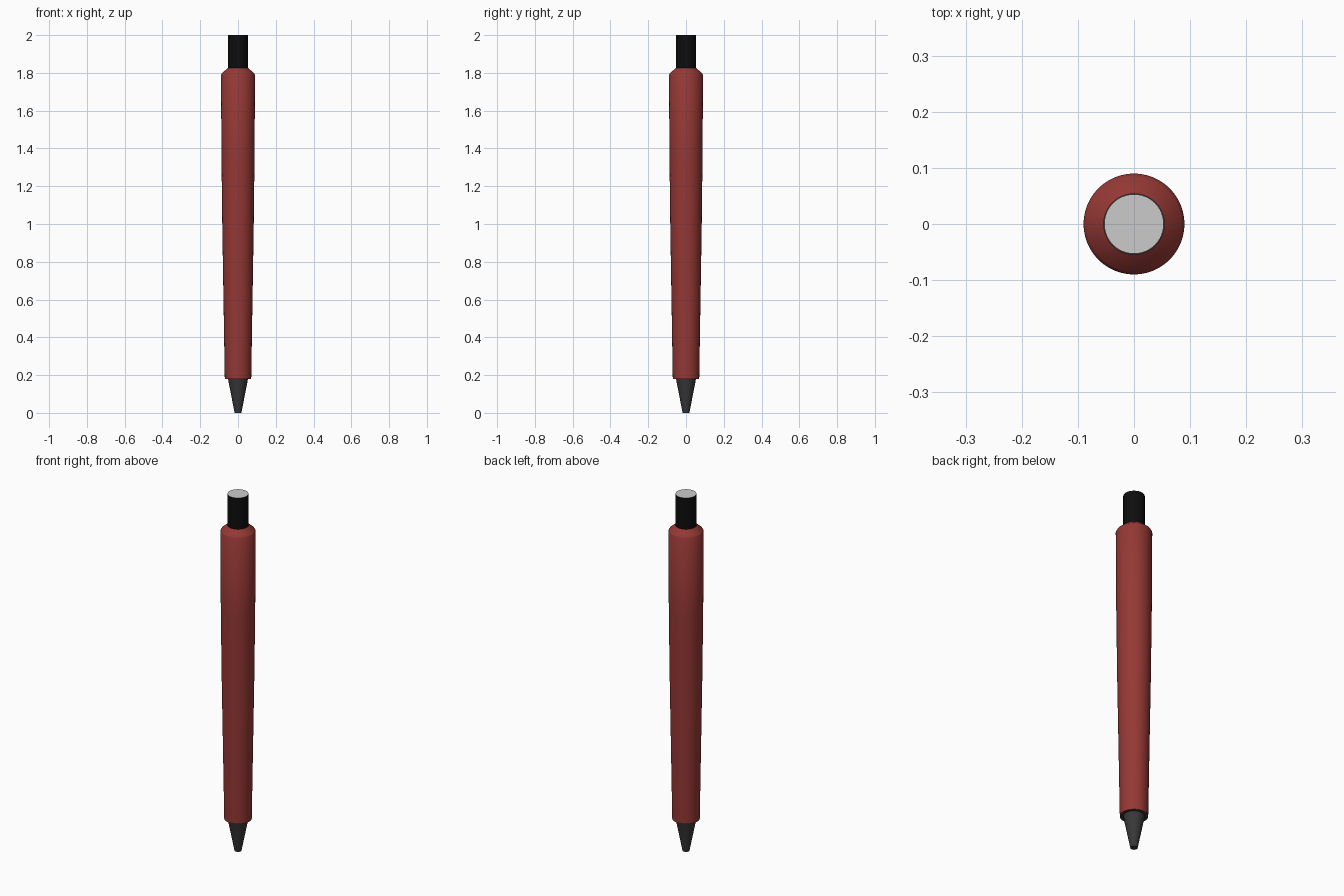
import bpy, bmesh, math

if "Cube" in bpy.data.objects:
    bpy.data.objects.remove(bpy.data.objects["Cube"])

SIDES = 48


def material(name, rgb):
    m = bpy.data.materials.new(name)
    m.diffuse_color = (*rgb, 1)
    m.use_nodes = True
    m.node_tree.nodes["Principled BSDF"].inputs["Base Color"].default_value = m.diffuse_color
    return m


def lathe(name, profile, mat=None):
    """Revolve (radius, z) points, listed bottom to top, around the z axis."""
    bm = bmesh.new()
    rings = []
    for r, z in profile:
        if r == 0:
            rings.append([bm.verts.new((0, 0, z))] * SIDES)
        else:
            rings.append([bm.verts.new((r * math.cos(2 * math.pi * i / SIDES),
                                        r * math.sin(2 * math.pi * i / SIDES), z))
                          for i in range(SIDES)])
    for lo, hi in zip(rings, rings[1:]):
        for i in range(SIDES):
            j = (i + 1) % SIDES
            bm.faces.new(dict.fromkeys((lo[i], lo[j], hi[j], hi[i])))
    mesh = bpy.data.meshes.new(name)
    bm.to_mesh(mesh)
    bm.free()
    obj = bpy.data.objects.new(name, mesh)
    bpy.context.collection.objects.link(obj)
    if mat:
        mesh.materials.append(mat)
    bpy.ops.object.select_all(action='DESELECT')
    obj.select_set(True)
    bpy.context.view_layer.objects.active = obj
    bpy.ops.object.shade_smooth_by_angle(angle=math.radians(50))
    return obj


red = material("red_plastic", (0.30, 0.04, 0.035))
black = material("black_plastic", (0.004, 0.004, 0.004))
dark = material("dark_grey", (0.04, 0.04, 0.04))

# Tapered barrel with a bevelled shoulder
lathe("barrel", [(0.07, 0.18), (0.0765, 0.58), (0.083, 0.97), (0.0875, 1.35),
                 (0.09, 1.79), (0.084, 1.80), (0.054, 1.825)], red)
# Writing tip, with the flat collar that closes the barrel
lathe("tip", [(0, 0), (0.018, 0), (0.053, 0.18)], dark)
lathe("tip_collar", [(0.053, 0.18), (0.07, 0.18)][::1], dark).data.flip_normals()
# Push button and its pale end disc
lathe("push_button", [(0.053, 1.82), (0.053, 2.0)], black)
lathe("button_end", [(0.053, 2.0), (0, 2.0)])
